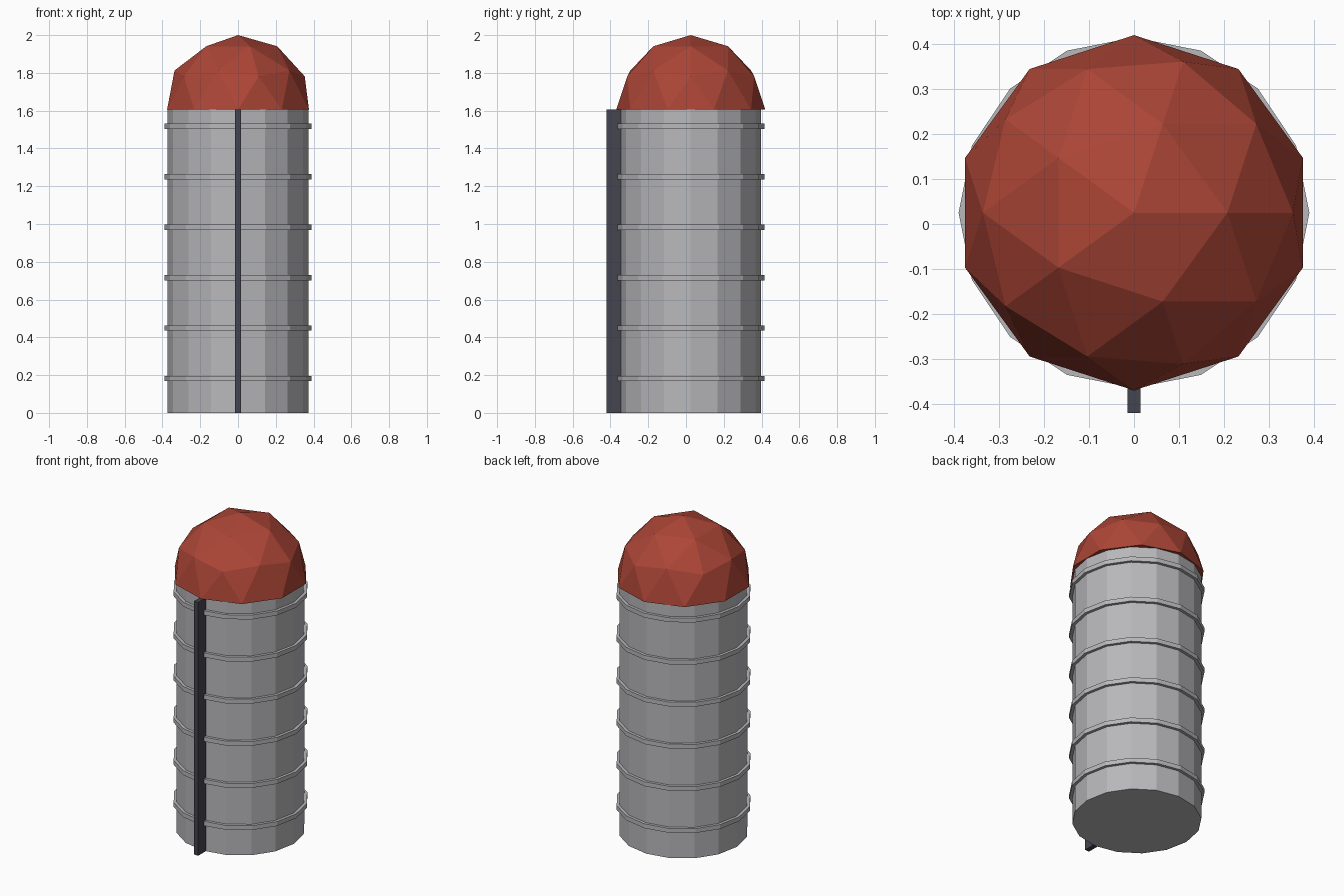
import bpy
import bmesh

cube = bpy.data.objects.get("Cube")
if cube:
    bpy.data.objects.remove(cube, do_unlink=True)

AXIS_Y = 0.025      # the tower sits slightly behind centre to leave room for the chute
WALL_TOP = 1.605
SIDES = 16


def material(name, rgb):
    mat = bpy.data.materials.new(name)
    mat.use_nodes = True
    colour = (*rgb, 1.0)
    mat.diffuse_color = colour
    mat.node_tree.nodes["Principled BSDF"].inputs["Base Color"].default_value = colour
    return mat


def finish(name, mat):
    obj = bpy.context.object
    obj.name = obj.data.name = name
    obj.data.materials.append(mat)
    return obj


def drum(name, radius, bottom, top, mat):
    bpy.ops.mesh.primitive_cylinder_add(
        vertices=SIDES, radius=radius, depth=top - bottom,
        location=(0, AXIS_Y, (bottom + top) / 2))
    return finish(name, mat)


steel = material("galvanised grey", (0.48, 0.48, 0.50))
red = material("roof red", (0.41, 0.06, 0.037))
dark = material("dark slate", (0.058, 0.06, 0.08))

# Faceted wall
drum("silo_wall", 0.372, 0.0, WALL_TOP, steel)

# Evenly spaced hoops
for i in range(6):
    z = 0.182 + i * 0.267
    drum(f"hoop_{i + 1}", 0.39, z - 0.014, z + 0.014, steel)

# Low-poly dome: upper half of an icosphere
bpy.ops.mesh.primitive_ico_sphere_add(
    subdivisions=2, radius=0.395, location=(0, AXIS_Y, WALL_TOP))
dome = finish("dome_roof", red)
bm = bmesh.new()
bm.from_mesh(dome.data)
bmesh.ops.delete(bm, geom=[v for v in bm.verts if v.co.z < -0.01], context="VERTS")
rim = [e for e in bm.edges if e.is_boundary]
bmesh.ops.contextual_create(bm, geom=rim)
bmesh.ops.recalc_face_normals(bm, faces=bm.faces)
bm.to_mesh(dome.data)
bm.free()

# Chute running up the front
bpy.ops.mesh.primitive_cube_add(size=1, location=(0, -0.38, WALL_TOP / 2))
chute = finish("front_chute", dark)
chute.scale = (0.03, 0.08, WALL_TOP)
